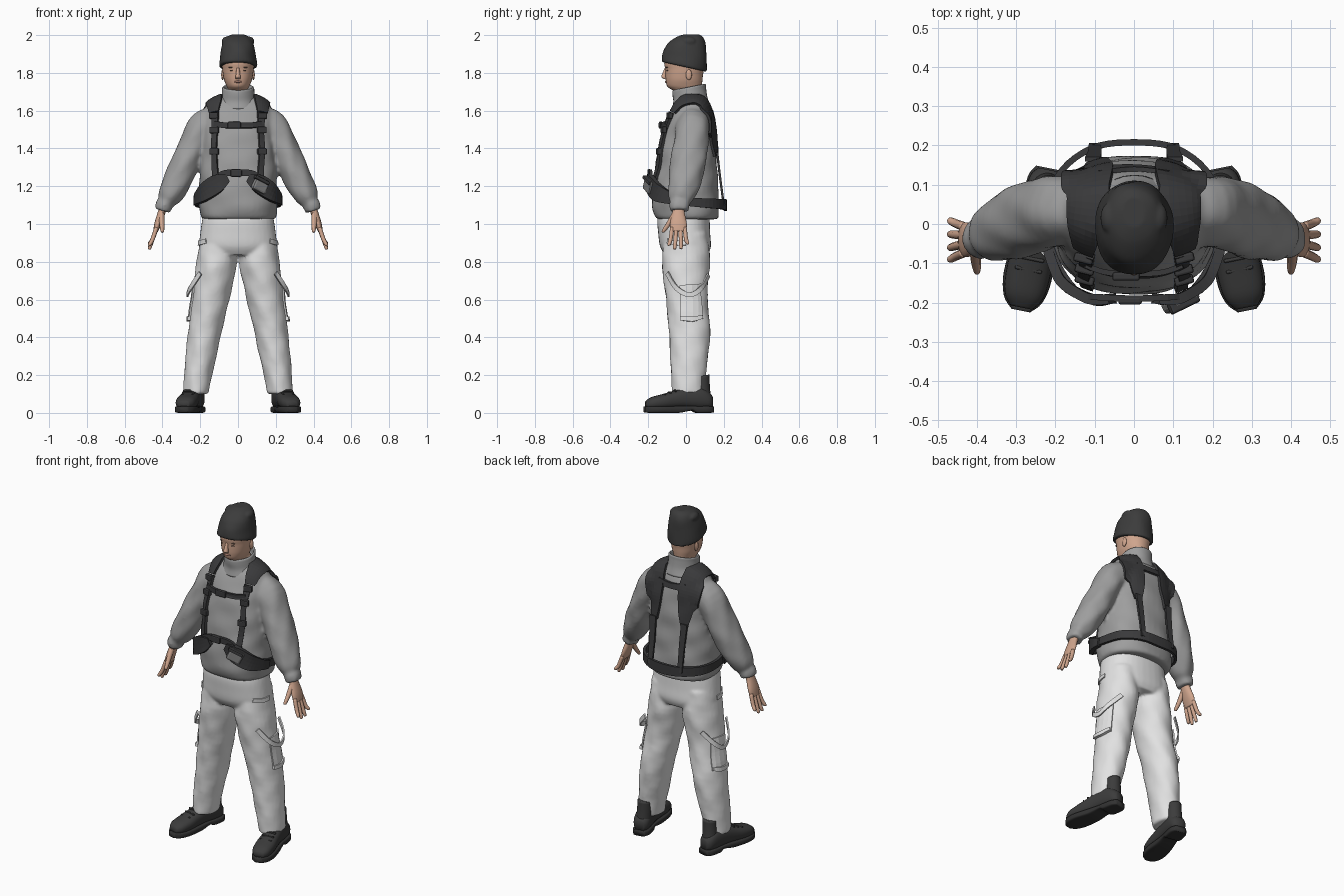
import bpy, bmesh, math
from mathutils import Vector, Matrix
from mathutils.bvhtree import BVHTree


def material(name, r, g, b):
    m = bpy.data.materials.new(name)
    m.diffuse_color = (r, g, b, 1)
    return m


WHITE = material("light_trousers", .76, .76, .76)
GREY = material("grey_jacket", .34, .34, .34)
DARK = material("dark_webbing", .042, .042, .044)
KNIT = material("dark_knit", .045, .045, .045)
BOOT = material("boot_leather", .045, .045, .045)
SOLE = material("boot_sole", .032, .032, .032)
SKIN = material("skin", .63, .38, .27)
LIP = material("lips", .48, .25, .19)
EYE = material("eyes_brows", .12, .08, .06)
POUCH = material("pouch_grey", .22, .22, .22)


def finish(name, bm, mat, smooth=True):
    bmesh.ops.recalc_face_normals(bm, faces=bm.faces)
    me = bpy.data.meshes.new(name)
    bm.to_mesh(me)
    bm.free()
    me.materials.append(mat)
    for f in me.polygons:
        f.use_smooth = smooth
    ob = bpy.data.objects.new(name, me)
    bpy.context.collection.objects.link(ob)
    return ob


def spline(pts, k):
    """Catmull-Rom through tuples of any length."""
    out, n = [], len(pts)
    for i in range(n - 1):
        a, b, c, d = pts[max(i - 1, 0)], pts[i], pts[i + 1], pts[min(i + 2, n - 1)]
        for j in range(k):
            t = j / k
            out.append(tuple(.5 * (2 * q + (r - p) * t + (2 * p - 5 * q + 4 * r - s) * t * t
                       + (3 * q - p - 3 * r + s) * t ** 3) for p, q, r, s in zip(a, b, c, d)))
    return out + [tuple(pts[-1])]


def loft(name, rings, mat, n=28, p=2.0, k=4, follow=False, fold=0.0):
    """Rings are (x, y, z, rx, ry, tilt); follow turns them square to the path."""
    rings = spline([tuple(r) + (0,) * (6 - len(r)) for r in rings], k)
    bm, rows = bmesh.new(), []
    for i, (x, y, z, rx, ry, tilt) in enumerate(rings):
        u, v = Vector((1, 0, 0)), Vector((0, 1, tilt))
        if follow:
            t = (Vector(rings[min(i + 1, len(rings) - 1)][:3]) - Vector(rings[max(i - 1, 0)][:3])).normalized()
            v = Vector((0, 1, 0))
            v = (v - t * v.dot(t)).normalized()
            u = v.cross(t)
        row = []
        for j in range(n):
            a = 2 * math.pi * j / n
            c, s = math.cos(a), math.sin(a)
            w = 1 + fold * (math.sin(5 * a + 31 * z) + .7 * math.sin(3 * a - 47 * z + x * 9))
            c = math.copysign(abs(c) ** (2 / p), c) * rx * w
            s = math.copysign(abs(s) ** (2 / p), s) * ry * w
            row.append(bm.verts.new(Vector((x, y, z)) + u * c + v * s))
        rows.append(row)
    for r, q in zip(rows, rows[1:]):
        for j in range(n):
            bm.faces.new((r[j], r[(j + 1) % n], q[(j + 1) % n], q[j]))
    bm.faces.new(rows[0])
    bm.faces.new(rows[-1])
    return finish(name, bm, mat)


def merge(name, obs, voxel, smooth=4):
    """Fuse overlapping parts into one soft skin."""
    bpy.ops.object.select_all(action='DESELECT')
    for o in obs:
        o.select_set(True)
    bpy.context.view_layer.objects.active = obs[0]
    bpy.ops.object.join()
    ob = obs[0]
    ob.name = name
    m = ob.modifiers.new("fuse", 'REMESH')
    m.mode, m.voxel_size, m.use_smooth_shade = 'VOXEL', voxel, True
    m = ob.modifiers.new("soften", 'SMOOTH')
    m.iterations, m.factor = smooth, .5
    return ob


def surface(ob):
    bpy.context.view_layer.update()
    return BVHTree.FromObject(ob, bpy.context.evaluated_depsgraph_get())


def ribbon(name, pts, mat, thick, side, tree=None, hug=False, k=5, m=4):
    """Strap through (x, y, z, width), kept outside the cloth surface."""
    pts = spline(pts, k)
    bm, rows, off = bmesh.new(), [], thick / 2 + .002
    for i, q in enumerate(pts):
        t = (Vector(pts[min(i + 1, len(pts) - 1)][:3]) - Vector(pts[max(i - 1, 0)][:3])).normalized()
        w = Vector(side)
        w = (w - t * w.dot(t)).normalized()
        row = []
        for j in range(m + 1):
            p = Vector(q[:3]) + w * (j / m - .5) * q[3]
            if tree:
                loc, nor, _, _ = tree.find_nearest(p)
                if hug or (p - loc).dot(nor) < off:
                    p = loc + nor * off
            row.append(bm.verts.new(p))
        rows.append(row)
    for r, q in zip(rows, rows[1:]):
        for j in range(m):
            bm.faces.new((r[j], r[j + 1], q[j + 1], q[j]))
    ob = finish(name, bm, mat, False)
    s = ob.modifiers.new("thickness", 'SOLIDIFY')
    s.thickness, s.offset = thick, 0
    return ob


def blob(name, loc, size, mat):
    bm = bmesh.new()
    bmesh.ops.create_uvsphere(bm, u_segments=16, v_segments=10, radius=1,
                              matrix=Matrix.Translation(loc) @ Matrix.Diagonal((*size, 1)))
    return finish(name, bm, mat)


def box(name, loc, size, mat, turn=(0, 0), bevel=.006, tree=None):
    if tree:
        near, nor, _, _ = tree.find_nearest(loc)
        loc = near + nor * .016
    bm = bmesh.new()
    bmesh.ops.create_cube(bm, size=1, matrix=Matrix.Translation(loc) @ Matrix.Rotation(turn[0], 4, 'Z')
                          @ Matrix.Rotation(turn[1], 4, 'Y') @ Matrix.Diagonal((*size, 1)))
    ob = finish(name, bm, mat, False)
    b = ob.modifiers.new("bevel", 'BEVEL')
    b.width, b.segments = bevel, 2
    return ob


def span(z, front, back, rx):
    return (0, (front + back) / 2, z, rx, (back - front) / 2)


# Jacket: body and sleeves fused
parts = [loft("jacket", [span(*r) for r in (
    (1.025, -.15, .16, .185), (1.04, -.165, .172, .20), (1.10, -.178, .175, .207), (1.20, -.175, .17, .205),
    (1.30, -.162, .165, .20), (1.40, -.147, .16, .195), (1.50, -.125, .15, .188), (1.57, -.095, .137, .182),
    (1.62, -.068, .122, .168), (1.65, -.045, .105, .14), (1.675, -.03, .09, .09))], GREY, 40, 2.4, fold=.014)]
for s in (1, -1):
    parts.append(loft("sleeve", [(s * x, y, z, a, b) for x, y, z, a, b in (
        (.10, .04, 1.56, .07, .08), (.18, .035, 1.515, .085, .088), (.235, .025, 1.42, .076, .092),
        (.28, .01, 1.32, .077, .094), (.325, -.008, 1.22, .074, .086), (.362, -.025, 1.15, .064, .07),
        (.382, -.033, 1.112, .044, .052), (.39, -.035, 1.10, .046, .054), (.40, -.035, 1.07, .042, .05))],
        GREY, follow=True, fold=.024))
jacket = merge("jacket", parts, .01, 3)
loft("collar", [(0, .025, 1.62, .115, .10, .1), (0, .022, 1.66, .092, .09, .15), (0, .018, 1.70, .086, .089, .2),
                (0, .018, 1.722, .084, .088, .2), (0, .018, 1.722, .074, .078, .2), (0, .02, 1.68, .07, .072, .2)], GREY,
     fold=.01)

# Trousers: hips and legs fused
parts = [loft("trousers", [span(*r) for r in (
    (1.08, -.13, .12, .17), (1.03, -.152, .125, .188), (.95, -.147, .128, .20), (.88, -.137, .132, .205),
    (.835, -.11, .115, .18))], WHITE, 36, 2.3)]
for s in (1, -1):
    parts.append(loft("leg", [(s * x, y, z, a, b) for x, y, z, a, b in (
        (.105, .0, .95, .092, .115), (.113, .0, .80, .107, .127), (.128, .0, .70, .104, .118),
        (.144, .004, .60, .099, .11), (.172, .018, .45, .09, .11), (.191, .018, .33, .084, .103),
        (.214, .012, .18, .073, .09), (.222, .012, .10, .067, .086))], WHITE, fold=.016))
trousers = merge("trousers", parts, .009, 3)
cloth, legs = surface(jacket), surface(trousers)

# Head and face
loft("head", [(0, .03, 1.60, .055, .06)] + [span(*r) for r in (
    (1.69, -.045, .085, .058), (1.712, -.078, .083, .053), (1.73, -.10, .083, .061), (1.76, -.107, .087, .073),
    (1.79, -.109, .09, .079), (1.82, -.11, .095, .083), (1.86, -.114, .095, .085), (1.92, -.085, .09, .074),
    (1.95, -.03, .05, .04))], SKIN, 32, 2.1)
loft("nose", [(0, -.106, 1.825, .008, .008), (0, -.113, 1.795, .011, .013), (0, -.117, 1.778, .014, .014),
              (0, -.107, 1.767, .012, .008)], SKIN, 14)
blob("lips", (0, -.105, 1.753), (.022, .007, .006), LIP)
for s in (1, -1):
    blob("eye", (s * .032, -.098, 1.813), (.012, .006, .004), EYE)
    blob("brow", (s * .034, -.100, 1.829), (.018, .006, .003), EYE)
    blob("ear", (s * .081, .015, 1.79), (.008, .016, .028), SKIN)

# Knitted hat with two soft corner peaks
parts = [loft("hat", [(0, -.01, 1.832, .096, .117, -.22), (0, -.01, 1.842, .101, .12, -.22),
                      (0, -.006, 1.88, .096, .117, -.2), (0, -.002, 1.92, .09, .110, -.1), (0, .005, 1.96, .08, .098),
                      (0, .02, 1.99, .06, .07), (0, .03, 2.004, .03, .04)], KNIT, 32, 2.1, fold=.012)]
parts += [blob("peak", (s * .062, .015, 1.966), (.024, .04, .026), KNIT) for s in (1, -1)]
merge("hat", parts, .006, 3)

for s in (1, -1):
    def arm(rows):
        return [(s * r[0],) + tuple(r[1:]) for r in rows]

    # Hands
    loft("palm", arm([(.392, -.035, 1.10, .022, .03), (.405, -.04, 1.06, .02, .033), (.425, -.04, 1.0, .018, .045),
                      (.437, -.04, .96, .012, .041)]), SKIN, 18, follow=True)
    for y, tip, z in ((-.073, -.09, .885), (-.051, -.06, .866), (-.029, -.026, .868), (-.007, .008, .892)):
        loft("finger", arm([(.432, y, .98, .0115, .0115), (.452, (y + tip) / 2, .92, .011, .011),
                            (.468, tip, z + .006, .009, .009), (.47, tip, z, .003, .003)]), SKIN, 10, follow=True)
    loft("thumb", arm([(.405, -.055, 1.06, .015, .016), (.403, -.093, 1.0, .013, .013),
                       (.40, -.12, .962, .009, .009), (.40, -.124, .956, .003, .003)]), SKIN, 10, follow=True)

    # Boots, lofted heel to toe and turned outwards
    turn = (Matrix.Translation((s * .245, -.005, 0)) @ Matrix.Rotation(s * .2, 4, 'Z')
            @ Matrix.Rotation(math.pi / 2, 4, 'X'))
    loft("boot_upper", [(0, .06, -.146, .028, .03), (0, .067, -.125, .044, .045), (0, .08, -.08, .05, .06),
                        (0, .08, 0, .05, .055), (0, .07, .06, .053, .047), (0, .06, .12, .057, .04),
                        (0, .052, .18, .05, .032), (0, .045, .212, .028, .018)], BOOT, 24, 2.4).matrix_world = turn
    loft("boot_sole", [(0, .018, -.15, .035, .017), (0, .018, -.12, .05, .018), (0, .018, -.06, .05, .018),
                       (0, .024, -.03, .047, .012), (0, .018, .04, .054, .018), (0, .018, .13, .062, .018),
                       (0, .018, .19, .05, .018), (0, .019, .22, .024, .016)], SOLE, 24, 5).matrix_world = turn
    loft("boot_shaft", [(s * .224, .085, .06, .045, .05), (s * .22, .083, .13, .042, .044),
                        (s * .218, .082, .195, .04, .042, .2)], BOOT)
    for i in range(3):
        box("boot_lace", (s * (.257 + i * .006), -.06 - i * .028, .117 - i * .011), (.07, .01, .012), BOOT,
            (s * .2, 0), .004)

    # Trouser pockets and hanging straps
    ribbon("thigh_pocket", arm([(.24, .03, .68, .13), (.245, .035, .60, .13), (.25, .035, .50, .12)]), WHITE, .008,
           (0, 1, 0), legs, True)
    ribbon("pocket_flap", arm([(.26, -.03, .50, .02), (.27, .035, .497, .025), (.25, .09, .51, .02)]), WHITE, .016,
           (0, 0, 1), legs, True)
    ribbon("thigh_strap", arm([(.2, -.10, .74, .025), (.252, -.05, .66, .025), (.268, .02, .625, .025),
                               (.252, .08, .66, .025), (.19, .12, .73, .025)]), WHITE, .008, (0, 0, 1), legs)
    ribbon("hip_pocket", arm([(.17, -.10, .91, .025), (.20, -.05, .90, .025), (.21, .0, .90, .025)]), WHITE, .006,
           (0, 0, 1), legs, True)

    # Harness: shoulder pads, front and back straps, hip pads
    ribbon("shoulder_pad", arm([(.14, -.085, 1.60, .07), (.138, -.02, 1.65, .11), (.128, .07, 1.66, .135),
                                (.12, .14, 1.57, .135), (.11, .16, 1.46, .10), (.105, .17, 1.36, .045)]), DARK, .014,
           (1, 0, 0), cloth, True, 6, 6)
    ribbon("back_strap", arm([(.105, .165, 1.38, .04), (.10, .18, 1.25, .035), (.10, .20, 1.10, .03)]), DARK, .012,
           (1, 0, 0), cloth)
    ribbon("front_strap", arm([(.13, -.1, 1.60, .045), (.13, -.13, 1.48, .036), (.132, -.15, 1.36, .036),
                               (.122, -.17, 1.24, .036)]), DARK, .016, (1, 0, 0), cloth, True)
    for z, y in ((1.575, -.09), (1.50, -.125), (1.385, -.15)):
        box("strap_buckle", (s * .13, y, z), (.05, .024, .034), DARK, (s * .25, 0), .006, cloth)
    ribbon("hip_pad", arm([(.055, -.19, 1.245, .045), (.11, -.19, 1.215, .095), (.18, -.15, 1.165, .09),
                           (.215, -.08, 1.135, .06), (.222, -.03, 1.12, .045)]), DARK, .026, (0, 0, 1), cloth)

# Belt all round, chest strap and back crossbar
half = [(0, -.190, 1.272, .034), (.08, -.187, 1.265, .034), (.14, -.175, 1.21, .04), (.195, -.10, 1.15, .045),
        (.22, .0, 1.12, .045), (.195, .12, 1.11, .05), (.11, .192, 1.105, .055), (0, .208, 1.10, .06)]
ribbon("waist_belt", half + [(-x, y, z, w) for x, y, z, w in half[-2::-1]], DARK, .016, (0, 0, 1), cloth)
ribbon("chest_strap", [(-.125, -.105, 1.53, .03), (-.06, -.125, 1.522, .03), (.06, -.125, 1.522, .03),
                       (.125, -.105, 1.53, .03)], DARK, .014, (0, 0, 1), cloth)
box("chest_buckle", (-.02, -.13, 1.522), (.07, .022, .036), DARK, tree=cloth)
box("belt_buckle", (-.01, -.195, 1.27), (.06, .02, .04), DARK)
ribbon("back_crossbar", [(-.09, .13, 1.585, .04), (0, .14, 1.58, .035), (.09, .13, 1.585, .04)], DARK, .012,
       (0, 0, 1), cloth)

# Pouch on one hip
box("pouch", (.118, -.195, 1.205), (.085, .035, .075), POUCH, (.45, .45), .012)
box("pouch_flap", (.126, -.201, 1.232), (.088, .03, .02), DARK, (.45, .45), .006)
